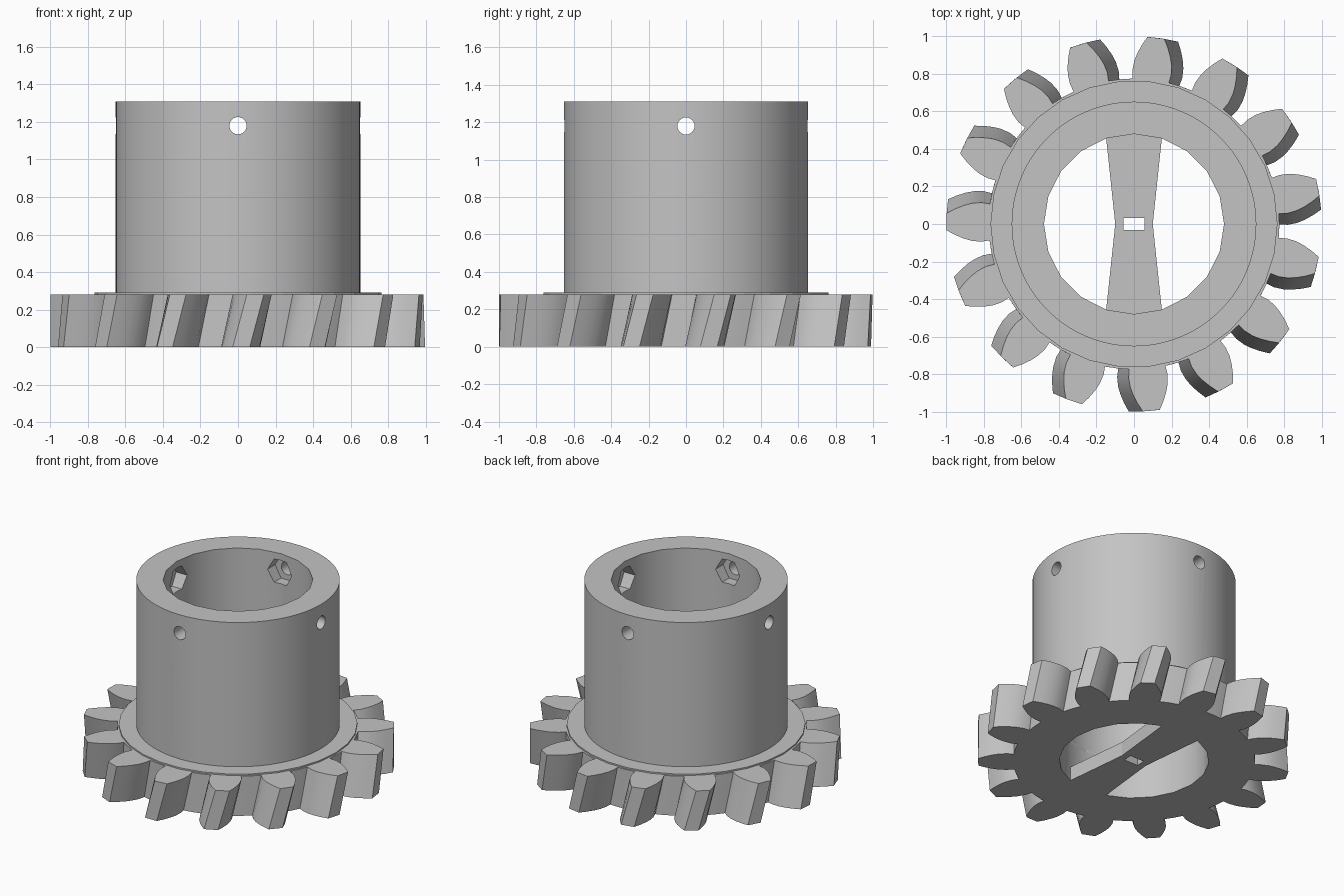
import bpy, bmesh, math
from mathutils import Matrix, Vector

cube = bpy.data.objects.get("Cube")
if cube:
    bpy.data.objects.remove(cube)

grey = bpy.data.materials.new("light_grey")
grey.use_nodes = True
colour = (0.55, 0.55, 0.55, 1)
grey.diffuse_color = colour
grey.node_tree.nodes["Principled BSDF"].inputs["Base Color"].default_value = colour

TEETH = 15
GEAR_TOP, COLLAR_TOP, TUBE_TOP = 0.28, 0.29, 1.31
BORE, HOLE_Z = 0.48, 1.18


def prism(name, outline, z0, z1, twist=0):
    """Extrude a flat outline from z0 to z1, turning the bottom by twist."""
    bm = bmesh.new()
    turn = Matrix.Rotation(twist, 3, 'Z')
    low = [bm.verts.new(turn @ Vector((x, y, z0))) for x, y in outline]
    high = [bm.verts.new((x, y, z1)) for x, y in outline]
    n = len(outline)
    for i in range(n):
        j = (i + 1) % n
        bm.faces.new((low[i], low[j], high[j], high[i]))
    bm.faces.new(low[::-1])
    bm.faces.new(high)
    mesh = bpy.data.meshes.new(name)
    bm.to_mesh(mesh)
    bm.free()
    mesh.materials.append(grey)
    obj = bpy.data.objects.new(name, mesh)
    bpy.context.collection.objects.link(obj)
    return obj


def polar(r, a):
    return (r * math.cos(a), r * math.sin(a))


def circle(r, n):
    return [polar(r, math.tau * i / n) for i in range(n)]


def select(obj):
    bpy.ops.object.select_all(action='DESELECT')
    obj.select_set(True)
    bpy.context.view_layer.objects.active = obj


def cut(obj, cutter):
    """Subtract a cutter and remove it afterwards."""
    cutter.hide_render = True
    bpy.context.view_layer.update()
    mod = obj.modifiers.new("cut", 'BOOLEAN')
    mod.operation = 'DIFFERENCE'
    mod.solver = 'EXACT'
    mod.object = cutter
    select(obj)
    bpy.ops.object.modifier_apply(modifier=mod.name)
    bpy.data.objects.remove(cutter)


def smooth(obj):
    select(obj)
    bpy.ops.object.shade_smooth_by_angle(angle=math.radians(30))


def bore_cutter():
    return prism("bore_cutter", circle(BORE, 20), -0.5, 2)


# Helical gear: each tooth is a bulged flank pair on the root circle
flank = [(0.775, 7.2), (0.82, 7.3), (0.87, 6.6), (0.91, 5.6), (0.955, 4.2), (1.0, 2.6)]
outline = []
for k in range(TEETH):
    mid = math.radians(83.3) + math.tau * k / TEETH
    outline += [polar(r, mid - math.radians(h)) for r, h in flank]
    outline += [polar(r, mid + math.radians(h)) for r, h in reversed(flank)]
    outline.append(polar(0.775, mid + math.pi / TEETH))
gear = prism("gear", outline, 0, GEAR_TOP, math.radians(-4.3))
cut(gear, bore_cutter())
smooth(gear)

# Thin collar between gear and tube
collar = prism("collar", circle(0.765, 30), GEAR_TOP, COLLAR_TOP)
cut(collar, bore_cutter())

# Tube with four screw holes and hexagonal nut pockets
tube = prism("tube", circle(0.652, 100), COLLAR_TOP, TUBE_TOP)
cut(tube, bore_cutter())
for k in range(4):
    place = (Matrix.Translation((0, 0, HOLE_Z)) @ Matrix.Rotation(k * math.pi / 2, 4, 'Z')
             @ Matrix.Rotation(math.pi / 2, 4, 'X'))
    for outline, depth in ((circle(0.095, 6), 0.55), (circle(0.046, 24), 0.8)):
        cutter = prism("screw_cutter", outline, 0.3, depth)
        cutter.matrix_world = place
        cut(tube, cutter)
smooth(tube)

# Waisted bridge across the bore, with a drive slot in the middle
edge = BORE * math.cos(math.radians(72)), BORE * math.sin(math.radians(72))
half = [(0.1, 0), edge, (0, BORE), (-edge[0], edge[1])]
bridge = prism("bridge", half + [(-x, -y) for x, y in half], 0, 0.1)
slot = [(0.055, 0.032), (-0.055, 0.032), (-0.055, -0.032), (0.055, -0.032)]
cut(bridge, prism("slot_cutter", slot, -0.5, 0.5))
